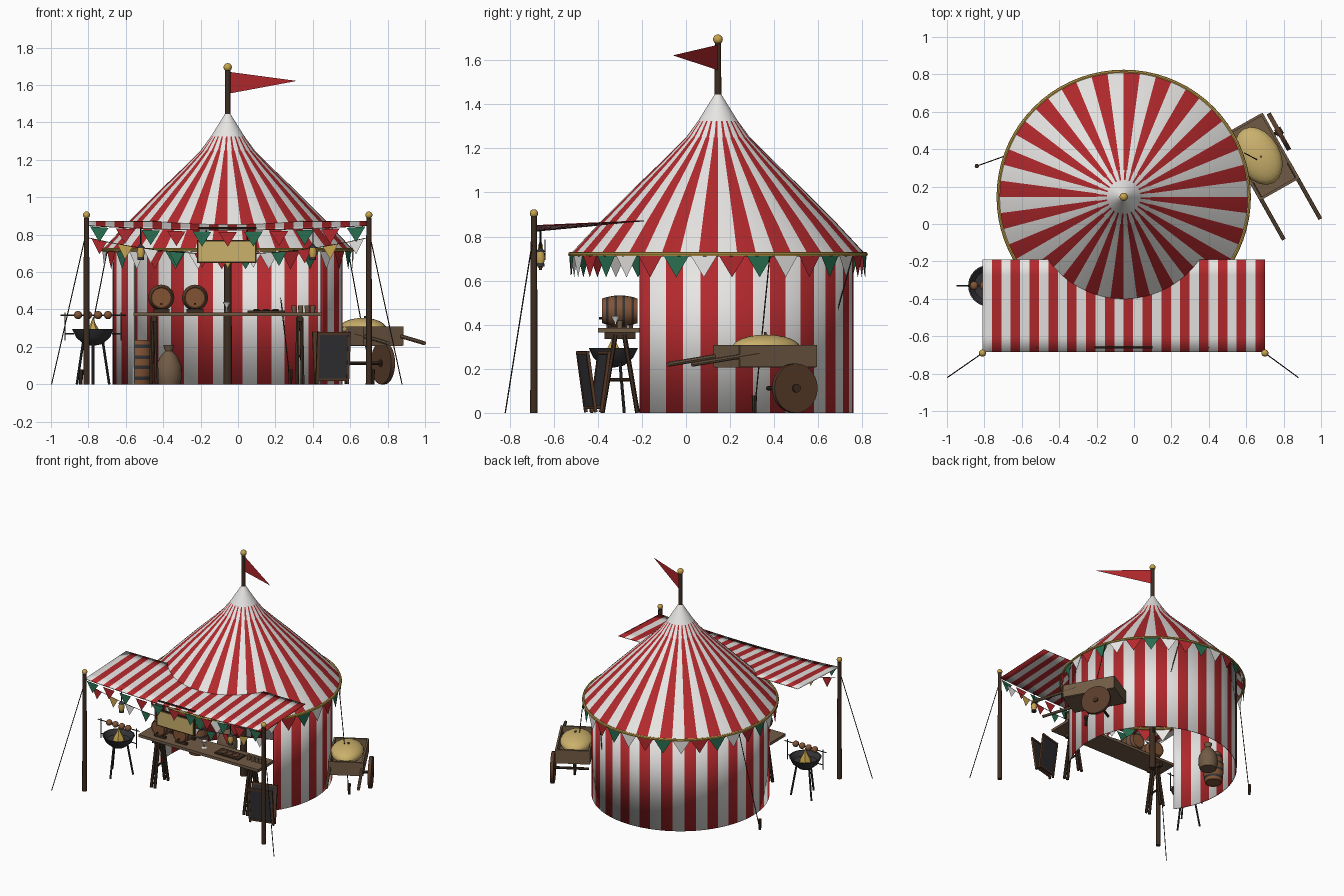
import bpy, bmesh, math
from mathutils import Vector, Matrix

if "Cube" in bpy.data.objects:
    bpy.data.objects.remove(bpy.data.objects["Cube"])

def mat(name, *c):
    m = bpy.data.materials.new(name)
    m.diffuse_color = (*c, 1)
    m.use_nodes = True
    m.node_tree.nodes["Principled BSDF"].inputs["Base Color"].default_value = m.diffuse_color
    return m

RED = mat("red cloth", .45, .022, .026)
WHITE = mat("white cloth", .8, .79, .77)
GREEN = mat("green cloth", .022, .155, .08)
GOLD = mat("gold", .57, .37, .075)
STRAW = mat("straw", .6, .44, .15)
DARK = mat("dark wood", .048, .026, .015)
BROWN = mat("brown wood", .1, .045, .022)
WOOD = mat("weathered wood", .165, .105, .06)
BARREL = mat("barrel wood", .22, .088, .036)
IRON = mat("dark iron", .034, .034, .038)

CX, CY = -.055, .145
T = Matrix.Translation
def rot(a, ax): return Matrix.Rotation(math.radians(a), 4, ax)

def mesh(name, verts, faces, mats, idx=None, M=None):
    me = bpy.data.meshes.new(name)
    me.from_pydata(verts, [], faces)
    for m in mats: me.materials.append(m)
    if idx: me.polygons.foreach_set("material_index", idx)
    ob = bpy.data.objects.new(name, me)
    bpy.context.collection.objects.link(ob)
    if M: ob.matrix_world = M
    return ob

def from_bm(name, bm, m, M=None):
    ob = mesh(name, [], [], [m], None, M)
    bm.to_mesh(ob.data); bm.free()
    return ob

def box(name, size, loc, m, M=Matrix()):
    bm = bmesh.new()
    bmesh.ops.create_cube(bm, size=1, matrix=T(loc) @ Matrix.Diagonal((*size, 1)))
    return from_bm(name, bm, m, M)

def rod(name, p, q, r, m, r2=None, seg=10, M=Matrix()):
    p, q = Vector(p), Vector(q)
    d = q - p
    bm = bmesh.new()
    bmesh.ops.create_cone(bm, cap_ends=True, segments=seg, radius1=r, radius2=r if r2 is None else r2,
        depth=d.length, matrix=T((p + q) / 2) @ d.to_track_quat('Z', 'Y').to_matrix().to_4x4())
    return from_bm(name, bm, m, M)

def ball(name, loc, s, m, M=Matrix()):
    bm = bmesh.new()
    bmesh.ops.create_uvsphere(bm, u_segments=20, v_segments=12, radius=1, matrix=T(loc) @ Matrix.Diagonal((*s, 1)))
    return from_bm(name, bm, m, M)

def lathe(name, prof, mats, M=Matrix(), angles=None, rule=None):
    """Revolve (radius, z) points through the angles; rule(ring, angle) picks the colour."""
    A = angles or [k * 15 for k in range(25)]
    V = [(r * math.cos(math.radians(a)), r * math.sin(math.radians(a)), z) for r, z in prof for a in A]
    n, F, I = len(A), [], []
    for i in range(len(prof) - 1):
        for j in range(n - 1):
            F.append((i*n + j, i*n + j + 1, i*n + n + j + 1, i*n + n + j))
            I.append(rule(i, (A[j] + A[j+1]) / 2) if rule else 0)
    ob = mesh(name, V, F, mats, I, M)
    bm = bmesh.new(); bm.from_mesh(ob.data)
    bmesh.ops.remove_doubles(bm, verts=bm.verts, dist=1e-5)
    bm.to_mesh(ob.data); bm.free()
    return ob

# Striped round tent: 48 stripes of 7.5 degrees; roof and wall with an open front
def stripe(a, half=3.75):
    return 0 if abs((a + 11.25) % 15 - 7.5) < half else 1
C = T((CX, CY, 0))
roof = [(.67, .72), (.535, .865), (.36, 1.04), (.24, 1.155), (.145, 1.25), (.09, 1.325), (.012, 1.45)]
widths = [3.75, 3.75, 3.75, 3.75, 2.5, 0]
lathe("tent_roof", roof, [RED, WHITE], C, [k * 1.25 for k in range(289)], lambda i, a: stripe(a, widths[i]))
wall_angles = [-35.3] + [k * 3.75 for k in range(-9, 58)] + [215.3]
wall = lathe("tent_wall", [(.615, 0), (.615, .765)], [RED, WHITE], C, wall_angles, lambda i, a: stripe(a))
wall.modifiers.new("thickness", 'SOLIDIFY').thickness = .006
ring = [(.67 + .01 * math.cos(t * math.pi / 4), .72 + .01 * math.sin(t * math.pi / 4)) for t in range(9)]
lathe("roof_trim", ring, [GOLD], C, [k * 5 for k in range(73)])

# Bunting: flags hung along a path function of 0..1
def bunting(name, path, n, h, fill, colours):
    V, F, I = [], [], []
    for k in range(n):
        a, b = Vector(path((k + .5 - fill / 2) / n)), Vector(path((k + .5 + fill / 2) / n))
        V += [a, b, (a + b) / 2 - Vector((0, 0, h))]
        F.append((3*k, 3*k + 1, 3*k + 2)); I.append(k % len(colours))
    mesh(name, V, F, colours, I)

def around(t):
    a = t * math.tau
    return (CX + .674 * math.cos(a), CY + .674 * math.sin(a), .715)
def hung(z, sag, y):
    return lambda t: (-.81 + 1.51 * t, y, z - sag * 4 * t * (1 - t))
bunting("roof_bunting", around, 33, .1, .95, [RED, GREEN, WHITE])
bunting("awning_bunting", hung(.845, .03, -.692), 11, .08, .72, [GREEN, RED])
low = hung(.785, .09, -.64)
bunting("low_bunting", low, 11, .075, .6, [RED, GOLD, WHITE, GREEN])
for k in range(12):
    rod("low_cord", low(k / 12), low((k + 1) / 12), .002, DARK, seg=5)

# Striped awning, sagging a little at the front edge
NX, NY, V, F, I = 30, 6, [], [], []
for j in range(NY + 1):
    for i in range(NX + 1):
        u, v = i / NX, j / NY
        V.append((-.81 + 1.51 * u, -.685 + .495 * v, .852 + .022 * v - .025 * 4 * u * (1 - u) * (1 - v)))
for j in range(NY):
    for i in range(NX):
        a = j * (NX + 1) + i
        F.append((a, a + 1, a + NX + 2, a + NX + 1)); I.append(1 - i % 2)
aw = mesh("awning", V, F, [RED, WHITE], I)
aw.modifiers.new("thickness", 'SOLIDIFY').thickness = .005

# Poles, finials and pennant
rod("centre_pole", (CX, CY, 0), (CX, CY, 1.68), .024, DARK, .014, 14)
ball("centre_finial", (CX, CY, 1.695), (.022,) * 3, GOLD)
mesh("pennant", [(CX + .01, CY, 1.67), (CX + .01, CY, 1.555), (.315, -.06, 1.622)], [(0, 1, 2)], [RED])
for x, gx in ((-.81, -1), (.7, .88)):
    rod("awning_pole", (x, -.69, 0), (x, -.69, .89), .017, DARK, .014, 12)
    ball("pole_finial", (x, -.69, .905), (.019,) * 3, GOLD)
    rod("front_guy_rope", (x, -.69, .82), (gx * .997, -.82, 0), .003, DARK, seg=5)

# Guy ropes with stakes
for a, b in (((-.7, .36, .71), (-.84, .31, 0)), ((.59, .38, .71), (.72, .31, 0)), ((.2, .755, .71), (.28, .56, 0))):
    rod("guy_rope", a, b, .003, DARK, seg=5)
    rod("stake", b, (b[0], b[1], .08), .009, DARK, .012, 8)

# Hanging sign and lanterns
box("sign_frame", (.32, .014, .125), (-.06, -.66, .71), DARK)
box("sign_board", (.3, .022, .107), (-.06, -.66, .71), STRAW)
rod("sign_bar", (-.21, -.66, .835), (.1, -.66, .835), .006, DARK, seg=8)
for x in (-.17, .05):
    rod("sign_cord", (x, -.66, .77), (x, -.66, .835), .004, DARK, seg=6)
for x in (-.52, .4):
    rod("lantern_hook", (x, -.66, .74), (x, -.66, .84), .003, IRON, seg=5)
    lathe("lantern", [(0, .665), (.018, .665), (.018, .675), (.016, .68), (.022, .705), (.016, .73), (.022, .73), (0, .755)],
          [IRON, GOLD], T((x, -.66, 0)), rule=lambda i, a: int(i in (3, 4)))

# Counter on trestles
box("counter_top", (1.01, .19, .02), (-.055, -.305, .375), WOOD)
for x in (-.45, .33):
    box("trestle_beam", (.03, .14, .03), (x, -.3, .35), DARK)
    for s in (-1, 1):
        for dx in (-.015, .015):
            rod("trestle_leg", (x + dx * .6, -.3 + s * .02, .355), (x + dx, -.3 + s * .08, 0), .011, DARK, seg=6)
    rod("trestle_brace", (x, -.35, .15), (x, -.25, .15), .008, DARK, seg=6)

# Barrels
def barrel(name, r, h, M):
    prof = [(0, -h * .96), (r * .74, -h * .96), (r * .8, -h)]
    prof += [(r * (1 - .2 * z * z), z * h) for z in (-.8, -.65, -.3, -.15, .15, .3, .65, .8)]
    prof += [(r * .8, h), (r * .74, h * .96), (0, h * .96)]
    lathe(name, prof, [BARREL, IRON], M, rule=lambda i, a: int(i in (3, 5, 7, 9)))
for x in (-.41, -.23):
    barrel("counter_barrel", .07, .08, T((x, -.3, .463)) @ rot(90, 'X'))
    rod("barrel_tap", (x, -.38, .43), (x, -.395, .43), .006, DARK, seg=8)
    for y in (-.35, -.25):
        box("barrel_cradle", (.09, .02, .018), (x, y, .393), DARK)
barrel("standing_barrel", .075, .118, T((-.53, .27, .118)))

# Sack inside the tent
lathe("sack", [(0, 0), (.06, 0), (.072, .04), (.068, .1), (.045, .15), (.02, .178), (.03, .21), (0, .205)],
      [WOOD], T((-.37, .4, 0)))

# Goblet, bread board and cups on the counter
lathe("goblet", [(0, .387), (.018, .387), (.005, .393), (.005, .412), (.022, .44), (.018, .44), (0, .418)],
      [WHITE], T((-.06, -.32, 0)))
box("bread_board", (.2, .09, .01), (.15, -.31, .39), DARK)
for x in (.1, .15, .2):
    ball("bread", (x, -.31, .396), (.02, .03, .007), BROWN)
for x in (.3, .335, .37, .4):
    rod("cup", (x, -.3, .385), (x, -.3, .42), .012, WOOD, .014, 12)

# Chalkboard of two panels that open at the top
for turn in (15, 195):
    B = T((.5, -.42, 0)) @ rot(turn, 'Z') @ T((0, -.012, 0)) @ rot(8, 'X')
    box("chalkboard", (.17, .008, .25), (0, 0, .15), IRON, B)
    for s in (-1, 1):
        box("chalkboard_side", (.014, .014, .28), (s * .085, 0, .143), BROWN, B)
    for z in (.025, .275):
        box("chalkboard_rail", (.184, .014, .014), (0, 0, z), BROWN, B)

# Brazier with flame and skewer
G = T((-.775, -.33, 0))
lathe("brazier_bowl", [(0, .205), (.05, .215), (.09, .25), (.112, .295), (.104, .295), (.08, .262), (0, .25)], [IRON], G)
lathe("flame", [(.045, .255), (.04, .28), (.015, .32), (0, .36)], [GOLD], G, [k * 60 for k in range(7)])
for a in (30, 150, 270):
    c, s = math.cos(math.radians(a)), math.sin(math.radians(a))
    rod("brazier_leg", (.06*c, .06*s, .23), (.1*c, .1*s, 0), .007, IRON, seg=8, M=G)
rod("skewer", (-.175, 0, .37), (.175, 0, .37), .004, IRON, seg=6, M=G)
for x in (-.15, .15):
    rod("skewer_post", (x, 0, .235), (x, 0, .385), .004, IRON, seg=6, M=G)
    rod("skewer_arm", (x, 0, .27), (x * .68, 0, .27), .004, IRON, seg=6, M=G)
for x in (-.08, -.027, .027, .08):
    ball("meat", (x, 0, .37), (.022, .024, .022), BARREL, G)

# Handcart: local x points to the handles, the far wheel is lost in the tent wall
K = T((.68, .36, 0)) @ rot(-60.6, 'Z')
box("cart_floor", (.4, .23, .02), (0, 0, .215), WOOD, K)
for s in (-1, 1):
    box("cart_side", (.4, .014, .1), (0, s * .115, .258), WOOD, K)
    box("cart_end", (.014, .23, .1), (s * .195, 0, .258), WOOD, K)
    rod("cart_handle", (.1, s * .112, .27), (.445, s * .112, .22), .011, WOOD, seg=8, M=K)
rod("cart_wheel", (-.07, .136, .112), (-.07, .16, .112), .112, BROWN, seg=28, M=K)
rod("wheel_hub", (-.07, .13, .112), (-.07, .168, .112), .02, DARK, seg=12, M=K)
rod("cart_axle", (-.07, -.1, .112), (-.07, .148, .112), .01, DARK, seg=8, M=K)
ball("cart_sack", (-.01, -.01, .295), (.165, .115, .06), STRAW, K)
rod("cart_sack_knot", (0, 0, .35), (0, 0, .366), .006, WOOD, seg=8, M=K)

# Smooth the round parts, keep hard edges
bpy.ops.object.select_all(action='SELECT')
bpy.context.view_layer.objects.active = aw
bpy.ops.object.shade_smooth_by_angle(angle=math.radians(35))
